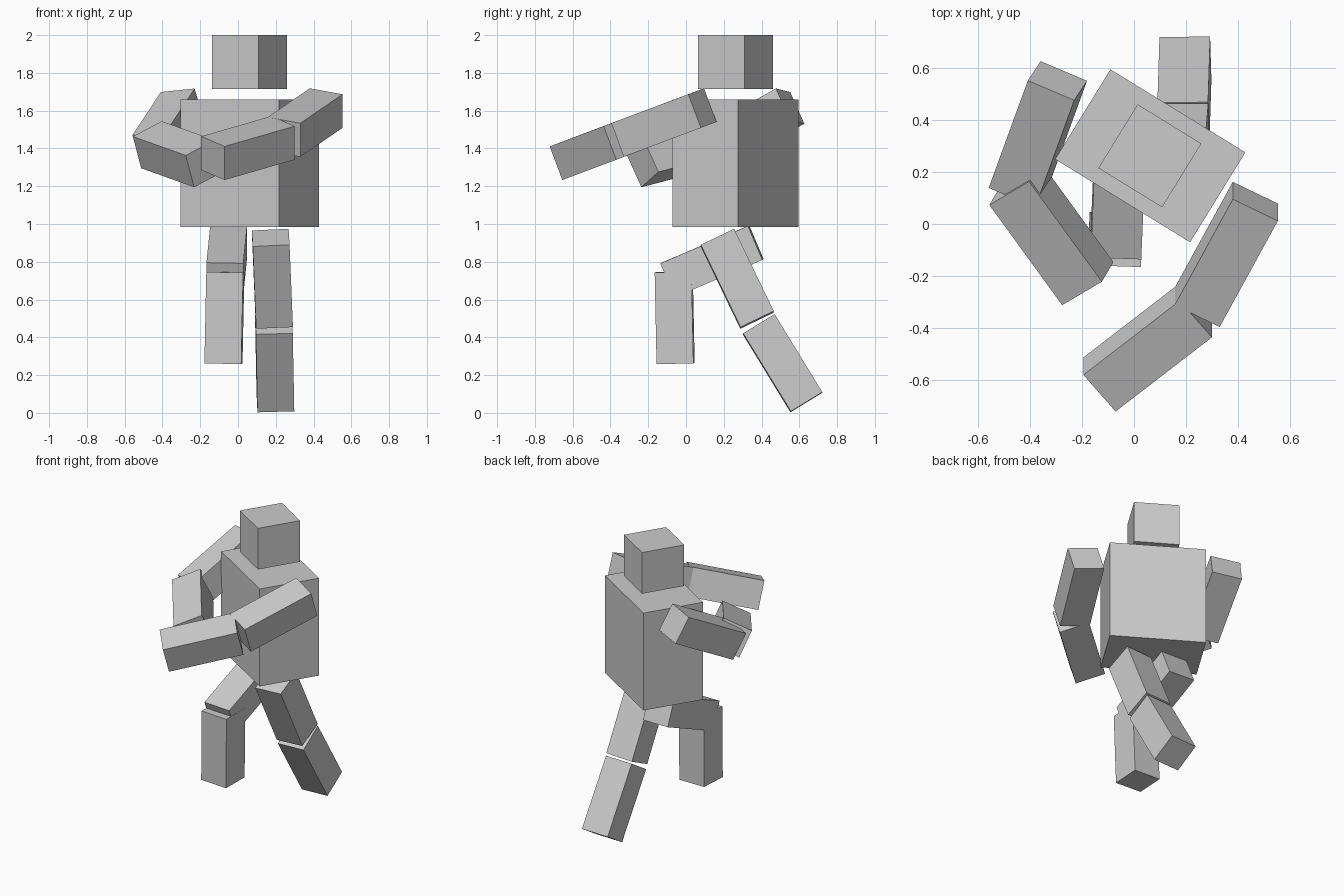
import bpy
from mathutils import Vector, Matrix


def box(name, center, along, across, size):
    """Box with local -Z running along 'along' and local X near 'across'."""
    z = -Vector(along).normalized()
    x = Vector(across)
    x = (x - z * x.dot(z)).normalized()
    y = z.cross(x)
    rot = Matrix((x, y, z)).transposed().to_4x4()
    bpy.ops.mesh.primitive_cube_add(size=1)
    ob = bpy.context.object
    ob.name = name
    ob.data.transform(Matrix.Diagonal((*size, 1)))
    ob.matrix_world = Matrix.Translation(center) @ rot
    return ob


# torso and head share the same twist
DOWN = (0, 0, -1)
TWIST = (0.52, -0.32, 0)
box("torso", (0.0625, 0.2625, 1.3225), DOWN, TWIST, (0.61, 0.406, 0.675))
box("head", (0.061, 0.2625, 1.858), DOWN, TWIST, (0.288, 0.288, 0.285))

# limbs: name, center, direction, width direction, length
ARM, LEG = 0.19, 0.195
limbs = [
    # arm on the +x side
    ("left_upper_arm", (0.355, -0.117, 1.537), (-0.225, -0.41, -0.154), (0.175, -0.09, -0.034), 0.49, ARM),
    ("left_forearm", (0.0525, -0.475, 1.402), (-0.37, -0.285, -0.107), (0.125, -0.14, -0.053), 0.48, ARM),
    # arm on the -x side
    ("right_upper_arm", (-0.37, 0.345, 1.51), (-0.155, -0.425, -0.235), (0.175, -0.07, 0.02), 0.495, ARM),
    ("right_forearm", (-0.318, -0.0365, 1.3695), (0.28, -0.385, -0.1), (0.15, 0.09, 0.08), 0.487, ARM),
    # trailing leg
    ("left_thigh", (0.182, 0.271, 0.71), (0.018, 0.21, -0.435), (1, 0.015, 0.03), 0.484, LEG),
    ("left_shin", (0.194, 0.511, 0.263), (0.008, 0.2525, -0.4125), (1, 0.015, 0.025), 0.484, LEG),
    # raised leg
    ("right_thigh", (-0.06, 0.1375, 0.8025), (-0.02, -0.47, -0.2), (1, -0.035, -0.02), 0.505, LEG),
    ("right_shin", (-0.072, -0.06, 0.504), (-0.01, 0.01, -0.485), (1, -0.035, -0.02), 0.484, LEG),
]
for name, center, along, across, length, thick in limbs:
    box(name, center, along, across, (0.195, thick, length))
